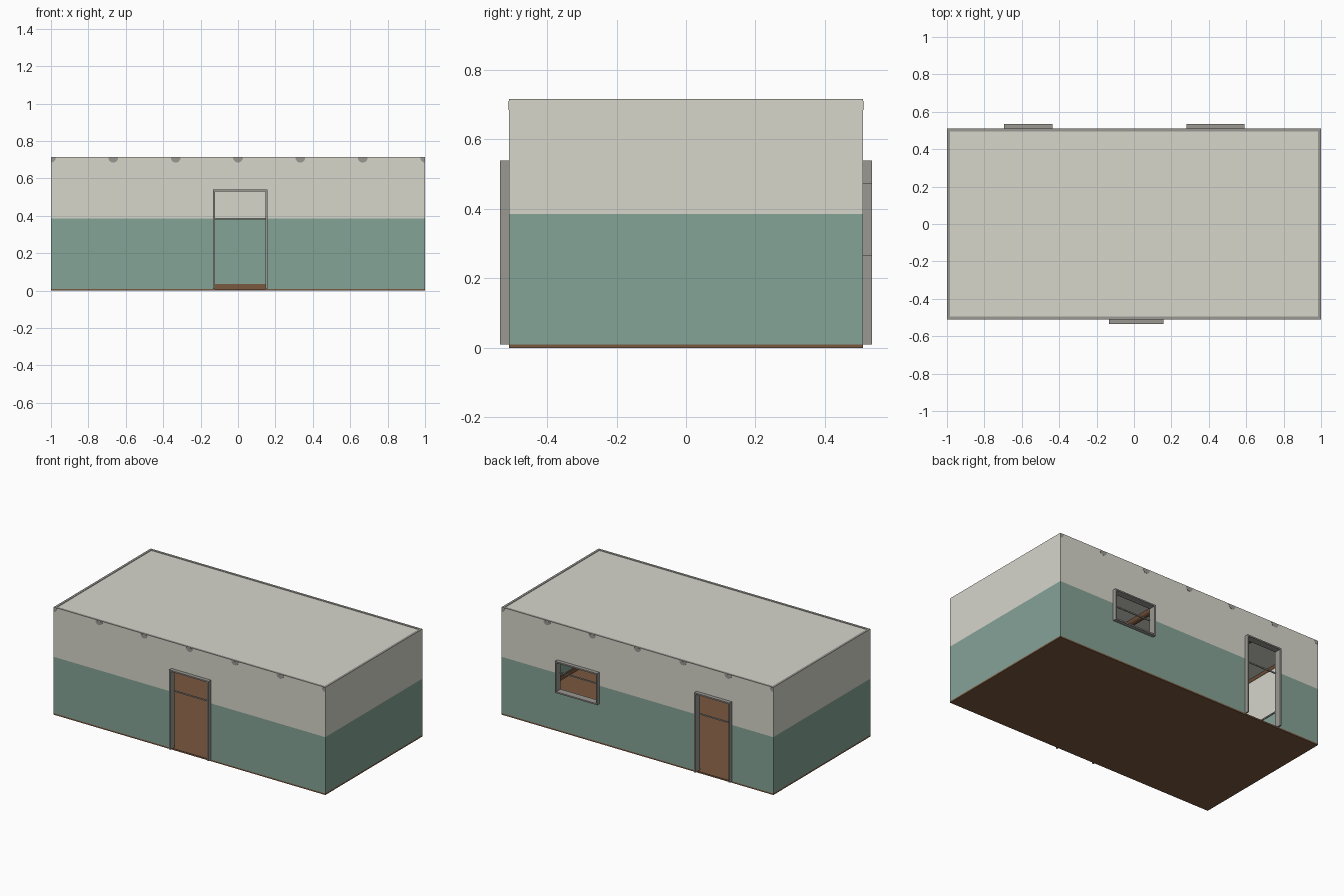
import bpy, bmesh, math
from mathutils import Vector

cube = bpy.data.objects.get("Cube")
if cube:
    bpy.data.objects.remove(cube, do_unlink=True)


def material(name, rgb):
    m = bpy.data.materials.new(name)
    m.use_nodes = True
    m.diffuse_color = (*rgb, 1)
    bsdf = m.node_tree.nodes["Principled BSDF"]
    bsdf.inputs["Base Color"].default_value = (*rgb, 1)
    bsdf.inputs["Roughness"].default_value = 0.7
    return m


CREAM = material("cream_plaster", (0.68, 0.67, 0.60))
GREEN = material("sage_green", (0.235, 0.367, 0.31))
BROWN = material("brown_wood", (0.195, 0.10, 0.05))
GREY = material("grey_trim", (0.32, 0.315, 0.29))

W, D, H = 1.0, 0.51, 0.715      # half width, half depth, height
T = 0.016                       # wall thickness
FLOOR, SPLIT = 0.01, 0.385      # floor top, paint line


def make(name, bm, *mats):
    bmesh.ops.recalc_face_normals(bm, faces=bm.faces)
    mesh = bpy.data.meshes.new(name)
    bm.to_mesh(mesh)
    bm.free()
    for m in mats:
        mesh.materials.append(m)
    ob = bpy.data.objects.new(name, mesh)
    bpy.context.collection.objects.link(ob)
    return ob


def add_box(bm, x, y, z):
    lo, hi = Vector((x[0], y[0], z[0])), Vector((x[1], y[1], z[1]))
    for v in bmesh.ops.create_cube(bm, size=1)["verts"]:
        v.co = Vector([l + (c + 0.5) * (h - l) for l, h, c in zip(lo, hi, v.co)])


def box(name, x, y, z, mat):
    bm = bmesh.new()
    add_box(bm, x, y, z)
    return make(name, bm, mat)


def wall_piece(name, x, y, z):
    """Wall block painted green below the paint line and cream above it."""
    if z[0] < SPLIT:
        box(name + "_lower", x, y, (z[0], min(z[1], SPLIT)), GREEN)
    if z[1] > SPLIT:
        box(name + "_upper", x, y, (max(z[0], SPLIT), z[1]), CREAM)


def ring(name, w, d, t, z, mat):
    """Rectangular band of thickness t inside the half sizes w and d."""
    bm = bmesh.new()
    for s in (-1, 1):
        add_box(bm, (-w, w), sorted((s * d, s * (d - t))), z)
        add_box(bm, sorted((s * w, s * (w - t))), (-d + t, d - t), z)
    return make(name, bm, mat)


def frame(name, side, x, z, sill):
    """Thin casing that lines an opening and stands proud of the wall."""
    b = 0.009
    y = sorted((side * (D - T - 0.005), side * (D + 0.025)))
    bm = bmesh.new()
    add_box(bm, (x[0], x[0] + b), y, z)
    add_box(bm, (x[1] - b, x[1]), y, z)
    add_box(bm, (x[0] + b, x[1] - b), y, (z[1] - b, z[1]))
    if sill:
        add_box(bm, (x[0] + b, x[1] - b), y, (z[0], z[0] + b))
    make(name, bm, GREY)


def long_wall(name, side, openings):
    y = sorted((side * D, side * (D - T)))
    start = -W
    for i, (label, x, z) in enumerate(openings):
        wall_piece(f"{name}_panel_{i}", (start, x[0]), y, (FLOOR, H))
        wall_piece(f"{name}_above_{label}", x, y, (z[1], H))
        if z[0] > FLOOR:
            wall_piece(f"{name}_below_{label}", x, y, (FLOOR, z[0]))
        frame(f"{name}_{label}_frame", side, x, z, z[0] > FLOOR)
        start = x[1]
    wall_piece(f"{name}_panel_end", (start, W), y, (FLOOR, H))


# Floor and walls
box("floor", (-W, W), (-D, D), (0, FLOOR), BROWN)
DOOR = (FLOOR, 0.54)
long_wall("front_wall", -1, [("door", (-0.133, 0.157), DOOR)])
long_wall("back_wall", 1, [("door", (-0.695, -0.435), DOOR),
                           ("window", (0.28, 0.59), (0.265, 0.475))])
for label, s in (("left", 1), ("right", -1)):
    wall_piece(label + "_wall", sorted((s * W, s * (W - T))), (-D + T, D - T), (FLOOR, H))

# Roof and its perimeter edge
box("roof", (-W + T, W - T), (-D + T, D - T), (H - 0.008, H - 0.002), CREAM)
ring("roof_edge", W, D, T, (H - 0.001, H + 0.001), GREY)

# Interior picture rail
ring("wall_rail", W - T, D - T, 0.006, (SPLIT - 0.004, SPLIT + 0.004), GREY)

# Interior skirting, left open at the doorways
inner = D - T
for label, s, gaps in (("front", -1, [(-0.133, 0.157)]), ("back", 1, [(-0.695, -0.435)])):
    bm = bmesh.new()
    y = sorted((s * inner, s * (inner - 0.008)))
    for a, b in gaps:
        add_box(bm, (-W + T, a), y, (FLOOR, 0.036))
        add_box(bm, (b, W - T), y, (FLOOR, 0.036))
    make(label + "_skirting", bm, BROWN)
for label, s in (("left", 1), ("right", -1)):
    box(label + "_skirting", sorted((s * (W - T), s * (W - T - 0.008))),
        (-inner + 0.008, inner - 0.008), (FLOOR, 0.036), BROWN)

# Half-round roof beams whose cut ends show in the long walls
R, STEPS = 0.026, 10
for i in range(7):
    cx = -1 + i / 3
    bm = bmesh.new()
    rim = []
    for k in range(STEPS + 1):
        a = math.pi * (1 + k / STEPS)
        x = max(-W + 0.002, min(W - 0.002, cx + R * math.cos(a)))
        rim.append(bm.verts.new((x, -D - 0.001, H - 0.004 + R * math.sin(a))))
    face = bm.faces.new(rim)
    out = bmesh.ops.extrude_face_region(bm, geom=[face])["geom"]
    moved = [g for g in out if isinstance(g, bmesh.types.BMVert)]
    bmesh.ops.translate(bm, verts=moved, vec=(0, 2 * D + 0.002, 0))
    bmesh.ops.remove_doubles(bm, verts=bm.verts, dist=0.0001)
    bm.normal_update()
    for f in bm.faces:
        f.material_index = 1 if abs(f.normal.y) > 0.9 else 0
    make(f"roof_beam_{i + 1}", bm, BROWN, GREY)
